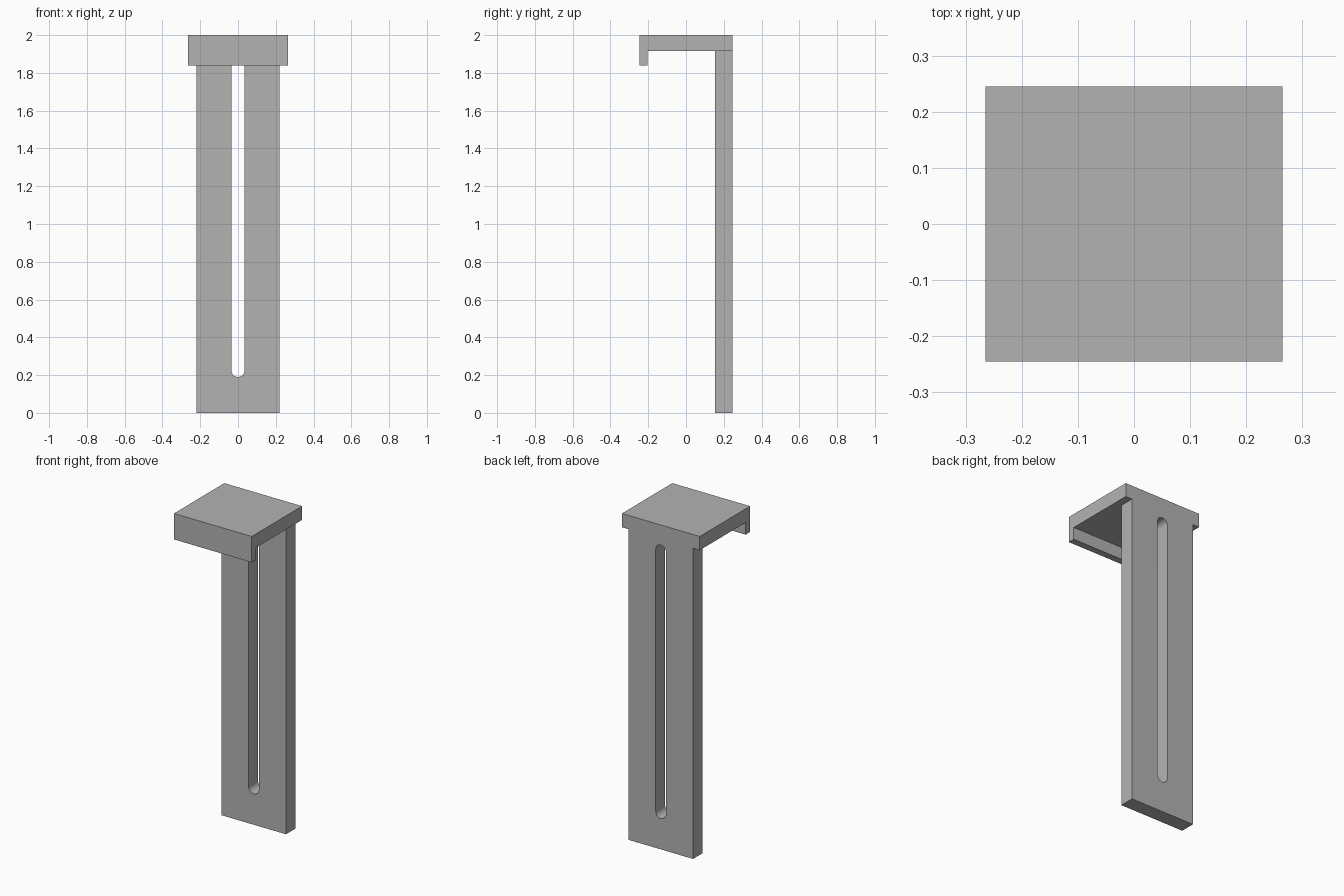
import bpy
import bmesh
import math

cube = bpy.data.objects.get("Cube")
if cube:
    bpy.data.objects.remove(cube, do_unlink=True)

grey = bpy.data.materials.new("plain grey")
grey.use_nodes = True
colour = (0.45, 0.45, 0.45, 1)
grey.diffuse_color = colour
grey.node_tree.nodes["Principled BSDF"].inputs["Base Color"].default_value = colour


def extrude_profile(name, points, direction):
    """Fill a closed outline and extrude it along a direction."""
    bm = bmesh.new()
    face = bm.faces.new([bm.verts.new(p) for p in points])
    result = bmesh.ops.extrude_face_region(bm, geom=[face], use_keep_orig=True)
    moved = [v for v in result["geom"] if isinstance(v, bmesh.types.BMVert)]
    bmesh.ops.translate(bm, verts=moved, vec=direction)
    bmesh.ops.recalc_face_normals(bm, faces=bm.faces)
    mesh = bpy.data.meshes.new(name)
    bm.to_mesh(mesh)
    bm.free()
    mesh.materials.append(grey)
    obj = bpy.data.objects.new(name, mesh)
    bpy.context.collection.objects.link(obj)
    return obj


CAP_X, PLATE_X = 0.265, 0.22
BACK, PLATE_FRONT = 0.245, 0.153
CAP_BOTTOM, SLOT_R = 1.915, 0.035
SLOT_LOW, SLOT_HIGH = 0.225, 1.842

# Top cap with its downturned front lip
side = [(BACK, 2), (-BACK, 2), (-BACK, 1.84), (-0.203, 1.84),
        (-0.203, CAP_BOTTOM), (BACK, CAP_BOTTOM)]
extrude_profile("top_cap", [(-CAP_X, y, z) for y, z in side], (2 * CAP_X, 0, 0))

# Upright plate
outline = [(-PLATE_X, 0), (PLATE_X, 0), (PLATE_X, CAP_BOTTOM), (-PLATE_X, CAP_BOTTOM)]
plate = extrude_profile("upright_plate", [(x, PLATE_FRONT, z) for x, z in outline],
                        (0, BACK - PLATE_FRONT, 0))

# Long slot with rounded ends, cut through the plate
STEPS = 16
slot = []
for centre, start in ((SLOT_HIGH, 0), (SLOT_LOW, math.pi)):
    for i in range(STEPS + 1):
        a = start + math.pi * i / STEPS
        slot.append((SLOT_R * math.cos(a), 0.1, centre + SLOT_R * math.sin(a)))
cutter = extrude_profile("slot_cutter", slot, (0, 0.2, 0))
cutter.hide_render = True

cut = plate.modifiers.new("slot", "BOOLEAN")
cut.operation = "DIFFERENCE"
cut.solver = "EXACT"
cut.object = cutter

# Apply the cut, drop the cutter, and smooth only the rounded slot ends
bpy.context.view_layer.objects.active = plate
plate.select_set(True)
bpy.ops.object.modifier_apply(modifier=cut.name)
bpy.data.objects.remove(cutter, do_unlink=True)
bpy.ops.object.shade_smooth_by_angle(angle=math.radians(30))
